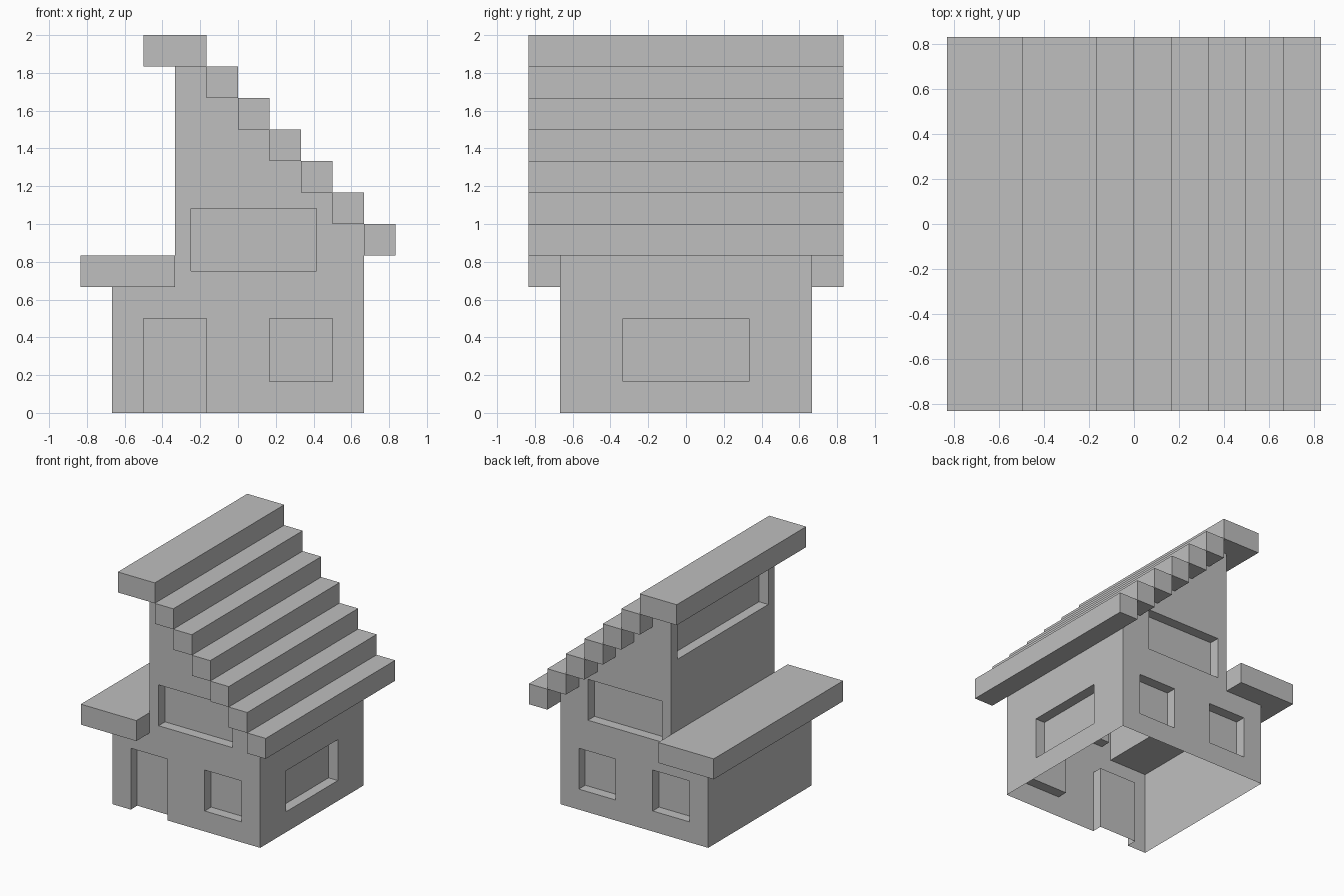
import bpy
import bmesh

U = 1 / 6  # building module

cube = bpy.data.objects.get("Cube")
if cube:
    bpy.data.objects.remove(cube, do_unlink=True)

grey = bpy.data.materials.new("plain_grey")
grey.use_nodes = True
COLOUR = (0.52, 0.52, 0.52, 1)
grey.diffuse_color = COLOUR
grey.node_tree.nodes["Principled BSDF"].inputs["Base Color"].default_value = COLOUR


def add_object(name, bm):
    bmesh.ops.recalc_face_normals(bm, faces=bm.faces)
    mesh = bpy.data.meshes.new(name)
    bm.to_mesh(mesh)
    bm.free()
    mesh.materials.append(grey)
    obj = bpy.data.objects.new(name, mesh)
    bpy.context.collection.objects.link(obj)
    return obj


def box(name, xs, ys, zs):
    """Box from ranges given in modules."""
    bm = bmesh.new()
    bmesh.ops.create_cube(bm, size=1)
    for v in bm.verts:
        v.co = [U * (lo + hi) / 2 + c * U * (hi - lo)
                for c, (lo, hi) in zip(v.co, (xs, ys, zs))]
    return add_object(name, bm)


# House walls: stepped profile extruded front to back
profile = [(4, 0), (-4, 0), (-4, 4), (-2, 4), (-2, 11)]
for i in range(6):
    profile += [(i - 1, 11 - i), (i - 1, 10 - i)]
profile.pop()
bm = bmesh.new()
face = bm.faces.new([bm.verts.new((x * U, -4 * U, z * U)) for x, z in profile])
grown = bmesh.ops.extrude_face_region(bm, geom=[face])
moved = [v for v in grown["geom"] if isinstance(v, bmesh.types.BMVert)]
bmesh.ops.translate(bm, verts=moved, vec=(0, 8 * U, 0))
walls = add_object("house_walls", bm)

# Recesses for the door and windows, half a module deep
FRONT, BACK = (-5, -3.5), (3.5, 5)
recesses = {
    "door": ((-3, -1), FRONT, (-1, 3)),
    "front_window": ((1, 3), FRONT, (1, 3)),
    "front_upper_window": ((-1.5, 2.5), FRONT, (4.5, 6.5)),
    "back_window_left": ((1, 3), BACK, (1, 3)),
    "back_window_right": ((-3, -1), BACK, (1, 3)),
    "back_upper_window": ((-1.5, 2.5), BACK, (4.5, 6.5)),
    "side_window": ((3.5, 5), (-2, 2), (1, 3)),
    "clerestory_window": ((-3, -1.5), (-3.5, 3.5), (8.5, 10.5)),
}
bpy.context.view_layer.objects.active = walls
for name, ranges in recesses.items():
    cutter = box(name + "_cutter", *ranges)
    cutter.hide_render = True
    cut = walls.modifiers.new(name, 'BOOLEAN')
    cut.operation = 'DIFFERENCE'
    cut.solver = 'EXACT'
    cut.object = cutter
    bpy.ops.object.modifier_apply(modifier=cut.name)
    bpy.data.objects.remove(cutter, do_unlink=True)

# Open the underside and drop the faces hidden against the roof slabs
bm = bmesh.new()
bm.from_mesh(walls.data)
hidden = []
for f in bm.faces:
    ys = [v.co.y for v in f.verts]
    full_depth = max(ys) - min(ys) > 7.9 * U
    centre = f.calc_center_median()
    riser = f.normal.x > 0.5 and centre.x < 3.9 * U
    floor = f.normal.z < -0.5 and centre.z < 0.01
    if floor or (full_depth and (f.normal.z > 0.5 or riser)):
        hidden.append(f)
bmesh.ops.delete(bm, geom=hidden, context='FACES')
bm.to_mesh(walls.data)
bm.free()

# Roof slabs, overhanging front and back
DEPTH = (-5, 5)
box("lower_roof", (-5, -2), DEPTH, (4, 5))
box("roof_ridge", (-3, -1), DEPTH, (11, 12))
for i in range(6):
    box(f"roof_step_{i + 1}", (i - 1, i), DEPTH, (10 - i, 11 - i))
